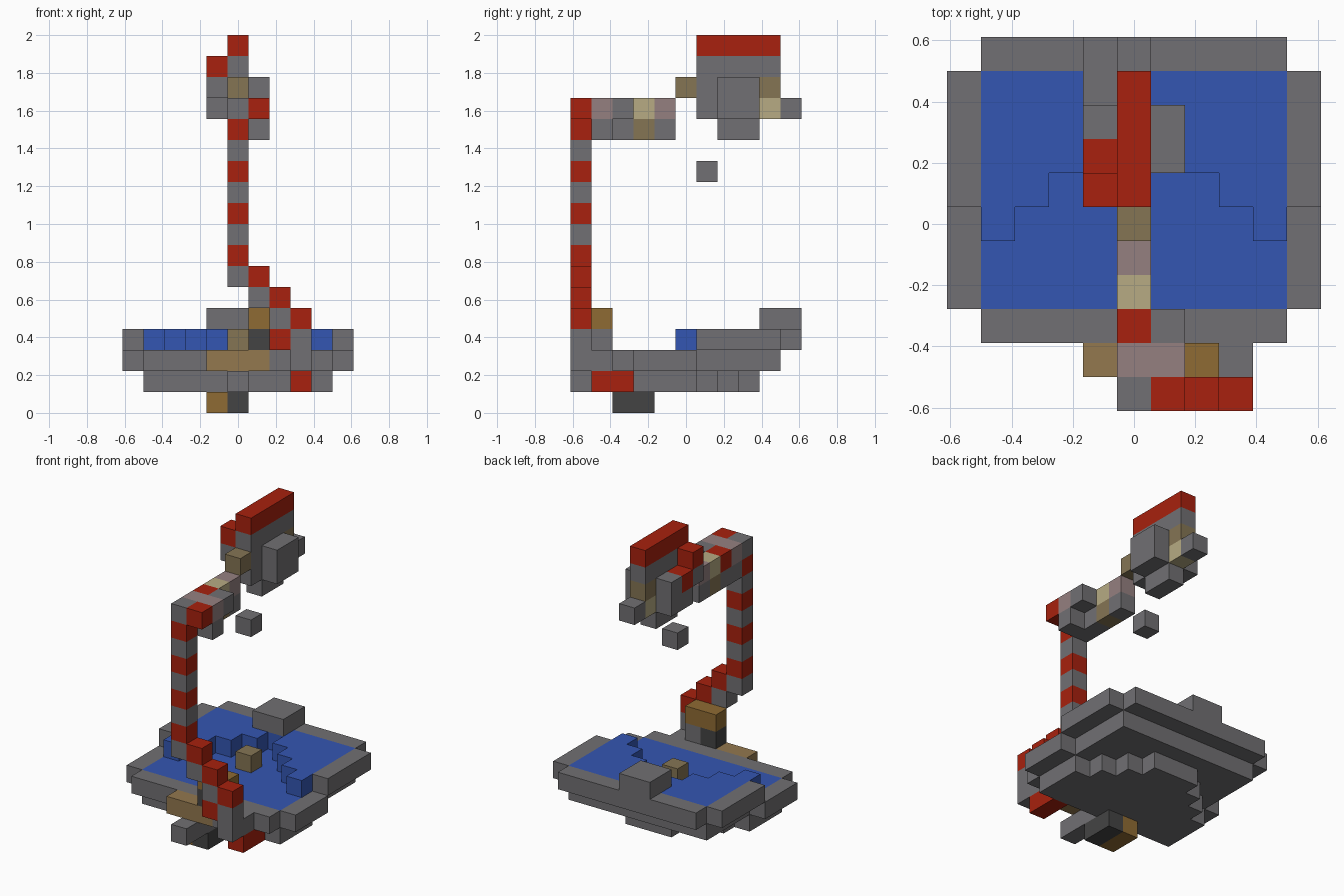
import bpy
import bmesh
from mathutils import Matrix, Vector

default_cube = bpy.data.objects.get("Cube")
if default_cube:
    bpy.data.objects.remove(default_cube, do_unlink=True)

CELL = 1 / 9  # edge of one block


def linear(byte):
    value = byte / 255
    return value / 12.92 if value <= 0.04045 else ((value + 0.055) / 1.055) ** 2.4


def make_material(name, red, green, blue):
    mat = bpy.data.materials.new(name)
    colour = (linear(red), linear(green), linear(blue), 1)
    mat.diffuse_color = colour
    mat.use_nodes = True
    mat.node_tree.nodes["Principled BSDF"].inputs["Base Color"].default_value = colour
    return mat


stone = make_material("stone grey", 113, 112, 115)
red = make_material("brick red", 168, 33, 14)
water = make_material("water blue", 52, 86, 178)
charcoal = make_material("charcoal", 68, 68, 68)
rose = make_material("dusty rose", 149, 128, 128)
sand = make_material("pale sand", 183, 171, 131)
khaki = make_material("khaki brown", 133, 117, 84)
tan = make_material("tan", 147, 120, 78)
ochre = make_material("ochre brown", 143, 107, 51)


def blocks(name, mat, *spans):
    """One object from cuboids, each given by its first and last cell."""
    bm = bmesh.new()
    for span in spans:
        first = Vector(span[0])
        last = Vector(span[-1])
        size = last - first + Vector((1, 1, 1))
        centre = (first + last) / 2 + Vector((0, 0, 0.5))
        matrix = Matrix.Translation(centre * CELL) @ Matrix.Diagonal(size * CELL).to_4x4()
        bmesh.ops.create_cube(bm, size=1, matrix=matrix)
    mesh = bpy.data.meshes.new(name)
    bm.to_mesh(mesh)
    bm.free()
    mesh.materials.append(mat)
    obj = bpy.data.objects.new(name, mesh)
    bpy.context.collection.objects.link(obj)


def row(start, end, y, z):
    return ((start, y, z), (end, y, z))


def both_sides(inner, outer, y, z):
    return [row(inner, outer, y, z), row(-outer, -inner, y, z)]


# Basin: stepped floor, pool, raised rear shelf and rims
floor, pool, frame, shelf = [], [], [row(-4, 4, -3, 2)], []
for y in range(-2, 5):
    outer = 5 if y <= 0 else 4
    half = min(4, 3 - y)
    if y < 4:
        floor.append(row(-min(4, 4 - y), min(4, 4 - y), y, 1))
        pool.append(row(-half, half, y, 2))
        frame += both_sides(half + 1, outer, y, 2)
        if y >= 0:
            shelf += both_sides(half + 1, 4, y, 3)
    else:
        frame.append(row(-outer, outer, y, 2))
        shelf.append(row(-outer, outer, y, 3))
blocks("basin_floor", stone, *floor)
blocks("pool_water", water, *pool)
blocks("basin_frame", stone, *frame)
blocks("rear_water_shelf", water, *shelf)
blocks("rear_rim", stone, row(-4, 4, 5, 3),
       ((5, 1, 3), (5, 4, 3)), ((-5, 1, 3), (-5, 4, 3)))
blocks("rear_block", stone, ((-1, 4, 4), (0, 5, 4)))
blocks("pool_stone", khaki, [(0, 1, 3)])

# Supports below the front
blocks("foot_dark", charcoal, ((0, -3, 0), (0, -2, 0)))
blocks("foot_brown", ochre, ((-1, -3, 0), (-1, -2, 0)))
blocks("front_spur", stone, ((0, -5, 1), (0, -3, 1)))
blocks("front_ledge", tan, row(-1, 1, -4, 2))
blocks("front_post_dark", charcoal, [(1, -4, 3)])
blocks("front_post_grey", stone, row(2, 3, -4, 2), [(2, -4, 3)])
blocks("front_post_cap", ochre, row(1, 2, -4, 4))
blocks("stair_root", red, ((3, -4, 1), (3, -3, 1)))

# Diagonal stair rising to the column
for x in (1, 2, 3):
    blocks("stair_step", red, [(x, -5, 7 - x)])
    blocks("stair_underside", stone, [(x, -5, 6 - x)])
blocks("stair_base_grey", stone, [(3, -5, 2)])
blocks("stair_base_red", red, [(2, -5, 3)])

# Striped column
for z in range(6, 15):
    blocks("column_band", red if z % 2 else stone, [(0, -5, z)])

# Upper arm
blocks("arm_corner", red, [(1, -5, 14)])
blocks("arm_rose_wide", rose, row(0, 1, -4, 14))
blocks("arm_red", red, [(0, -3, 14)])
blocks("arm_side", stone, [(1, -3, 14)], [(1, -4, 13)])
blocks("arm_sand", sand, [(0, -2, 14)])
blocks("arm_rose_tip", rose, [(0, -1, 14)])
blocks("arm_lower_rear", stone, ((0, -4, 13), (0, -3, 13)))
blocks("arm_lower_khaki", khaki, [(0, -2, 13)])
blocks("arm_lower_tip", stone, [(0, -1, 13)])

# Head with crest, cheeks and tail
blocks("head_crest", red, ((0, 1, 17), (0, 4, 17)))
blocks("head_top", stone, ((0, 1, 16), (0, 4, 16)))
blocks("head_core", stone, ((0, 1, 14), (0, 3, 15)))
blocks("head_chin", stone, ((0, 2, 13), (0, 3, 13)))
blocks("head_nose", khaki, [(0, 0, 15)])
blocks("head_back_upper", khaki, [(0, 4, 15)])
blocks("head_back_lower", sand, [(0, 4, 14)])
blocks("head_tail", stone, [(0, 5, 14)])
blocks("left_cheek", stone, ((1, 2, 14), (1, 3, 15)))
blocks("right_cheek", stone, ((-1, 2, 14), (-1, 3, 14)), [(-1, 3, 15)], [(-1, 1, 15)])
blocks("right_plume", red, [(-1, 1, 16)], [(-1, 2, 15)])

# Hanging drop
blocks("hanging_block", stone, [(0, 1, 11)])
